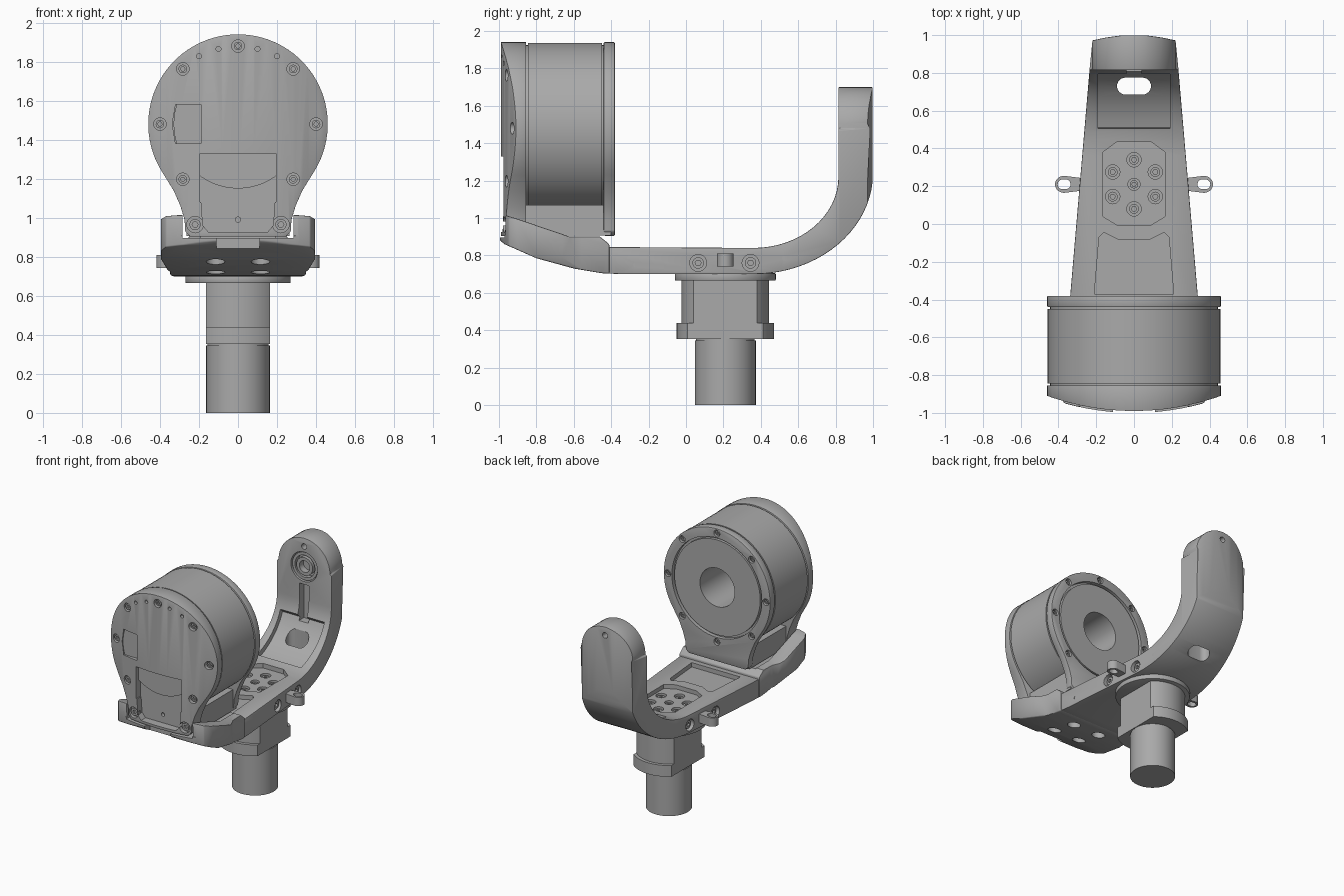
import bpy, bmesh
from math import sin, cos, pi, radians, sqrt

cube = bpy.data.objects.get("Cube")
if cube:
    bpy.data.objects.remove(cube, do_unlink=True)

metal = bpy.data.materials.new("machined_grey")
metal.use_nodes = True
GREY = (0.4, 0.4, 0.4, 1)
metal.diffuse_color = GREY
metal.node_tree.nodes["Principled BSDF"].inputs["Base Color"].default_value = GREY
parts = []


def prism(name, pts, axis, lo, hi, keep=True):
    """Extrude a 2D outline along an axis."""
    place = {"x": lambda u, v, w: (w, u, v), "y": lambda u, v, w: (u, w, v),
             "z": lambda u, v, w: (u, v, w)}[axis]
    bm = bmesh.new()
    a = [bm.verts.new(place(u, v, lo)) for u, v in pts]
    b = [bm.verts.new(place(u, v, hi)) for u, v in pts]
    bm.faces.new(a)
    bm.faces.new(b)
    n = len(pts)
    for i in range(n):
        j = (i + 1) % n
        bm.faces.new((a[i], a[j], b[j], b[i]))
    bmesh.ops.recalc_face_normals(bm, faces=bm.faces)
    me = bpy.data.meshes.new(name)
    bm.to_mesh(me)
    bm.free()
    ob = bpy.data.objects.new(name, me)
    bpy.context.collection.objects.link(ob)
    if keep:
        parts.append(ob)
    return ob


def arc(u, v, ru, rv, a0, a1, n):
    return [(u + ru * cos(radians(a0 + (a1 - a0) * i / n)),
             v + rv * sin(radians(a0 + (a1 - a0) * i / n))) for i in range(n + 1)]


def circle(u, v, r, n=32):
    return arc(u, v, r, r, 0, 360, n)[:-1]


def rect(u0, v0, u1, v1):
    return [(u0, v0), (u1, v0), (u1, v1), (u0, v1)]


def slot(u, v, half, r):
    return arc(u + half, v, r, r, -90, 90, 12) + arc(u - half, v, r, r, 90, 270, 12)


def mirrored(pts):
    return pts + [(-u, v) for u, v in reversed(pts)]


def bake(ob):
    bpy.context.view_layer.update()
    dg = bpy.context.evaluated_depsgraph_get()
    me = bpy.data.meshes.new_from_object(ob.evaluated_get(dg))
    ob.modifiers.clear()
    ob.data = me


def boolean(ob, pts, axis, lo, hi, op="DIFFERENCE"):
    tool = prism("cutter", pts, axis, lo, hi, keep=False)
    tool.hide_render = True
    m = ob.modifiers.new("cut", "BOOLEAN")
    m.operation, m.solver, m.object = op, "EXACT", tool
    bake(ob)
    bpy.data.objects.remove(tool, do_unlink=True)


def soften(ob, width):
    m = ob.modifiers.new("edge", "BEVEL")
    m.width, m.segments, m.limit_method = width, 2, "ANGLE"
    m.angle_limit = radians(40)
    bake(ob)


def screw(ob, u, v, axis, surface, out, r):
    """Counterbore with a recessed socket-head screw; out is the outward sign."""
    ends = lambda p, q: sorted((surface + out * p, surface + out * q))
    boolean(ob, circle(u, v, r, 20), axis, *ends(0.05, -0.03))
    head = prism("screw_head", circle(u, v, r * 0.68, 20), axis, *ends(-0.01, -0.035))
    boolean(head, circle(u, v, r * 0.36, 6), axis, *ends(0.02, -0.025))


# Column, clamp block and flange
CY = 0.21
prism("column", circle(0, CY, 0.163, 48), "z", 0, 0.345)
prism("column_neck", circle(0, CY, 0.157, 48), "z", 0.33, 0.37)
for name, r, lo, hi in (("clamp_collar", 0.26, 0.352, 0.44), ("clamp_block", 0.235, 0.43, 0.67)):
    block = prism(name, circle(0, CY, r, 64), "z", lo, hi)
    boolean(block, rect(-0.163, -1, 0.163, 1), "z", 0, 1, "INTERSECT")
flange = prism("flange", circle(0, CY, 0.27, 64), "z", 0.665, 0.705)
soften(flange, 0.006)

# Curved arm: side outline limited by the tapered plan and the round top
side = [(-0.46, 0.706), (-0.35, 0.7)] + arc(0.36, 1.24, 0.64, 0.54, -90, 0, 20)
side += [(1.0, 1.7), (0.815, 1.7)] + arc(0.36, 1.22, 0.455, 0.38, 0, -90, 16) + [(-0.46, 0.845)]
arm = prism("curved_arm", side, "x", -0.6, 0.6)
plan = mirrored([(0.348, -0.5), (0.235, 0.82), (0.22, 0.972), (0.15, 0.987), (0.07, 0.998)])
boolean(arm, plan, "z", 0, 2, "INTERSECT")
front = arc(0, 1.477, 0.223, 0.223, 0, 180, 24) + [(-0.5, 1.3), (-0.5, 0.5), (0.5, 0.5), (0.5, 1.3)]
boolean(arm, front, "y", -1, 1.2, "INTERSECT")
soften(arm, 0.014)

# Arm pockets, lightening slot and groove
bend = arc(0.36, 1.22, 0.49, 0.42, -72, -20, 12) + [(0.7, 1.2), (0.49, 0.95)]
boolean(arm, bend, "x", -0.19, 0.19)
boolean(arm, slot(0, 0.73, 0.045, 0.045), "z", 0.6, 1.05)
boolean(arm, rect(-0.04, 1.05, 0.04, 1.34), "y", 0.7, 0.87)
boolean(arm, mirrored([(0.21, -0.37), (0.185, -0.07), (0.16, -0.045), (0.08, -0.085)]), "z", 0.81, 0.9)
boolean(arm, mirrored([(0.09, -0.005), (0.165, 0.04), (0.165, 0.38), (0.09, 0.435)]), "z", 0.81, 0.9)
for k in range(6):
    a = radians(30 + 60 * k)
    screw(arm, 0.13 * cos(a), CY + 0.13 * sin(a), "z", 0.81, 1, 0.038)
screw(arm, 0, CY, "z", 0.81, 1, 0.032)

# Bearing in the upright
boolean(arm, circle(0, 1.477, 0.115), "y", 0.7, 0.87)
for name, r0, r1, lo in (("bearing_outer", 0.108, 0.086, 0.825), ("bearing_inner", 0.07, 0.045, 0.82)):
    ring = prism(name, circle(0, 1.477, r0), "y", lo, 0.875)
    boolean(ring, circle(0, 1.477, r1), "y", 0.8, 0.9)
boolean(arm, circle(0, 1.635, 0.022, 16), "y", 0.7, 1.1)

# Side screws, pin holes and lugs on both sides of the arm
for s in (-1, 1):
    for y, z, r in ((0.065, 0.76, 0.045), (0.345, 0.76, 0.045)):
        screw(arm, y, z, "x", s * (0.3 - 0.086 * y), s, r)
    for y, z in ((-0.27, 0.75), (0.525, 0.785)):
        x = s * (0.305 - 0.086 * y)
        boolean(arm, circle(y, z, 0.013, 12), "x", min(x, x + s * 0.1), max(x, x + s * 0.1))
    outline = arc(s * 0.37, CY, s * 0.048, 0.045, -90, 90, 16) + [(s * 0.25, CY + 0.03), (s * 0.25, CY - 0.03)]
    lug = prism("side_lug", outline, "z", 0.742, 0.81)
    boolean(lug, slot(s * 0.37, CY, 0.008, 0.026), "z", 0.7, 0.9)

# Front cradle
R = 1.36
bow = lambda x: -0.99 + R - sqrt(R * R - x * x)
tray_side = [(-1.0, 0.885), (-0.97, 0.86), (-0.8, 0.785), (-0.6, 0.73), (-0.45, 0.705), (-0.41, 0.702),
             (-0.41, 0.86), (-0.46, 0.9), (-0.62, 0.9), (-0.9, 0.995), (-0.965, 1.015),
             (-0.965, 0.91), (-1.0, 0.905)]
cradle = prism("cradle", tray_side, "x", -0.6, 0.6)
edge = [(0.01 + 0.06 * i, bow(0.01 + 0.06 * i) - 0.01) for i in range(7)]
boolean(cradle, mirrored(edge + [(0.395, -0.9), (0.395, -0.66), (0.35, -0.56), (0.343, -0.3)]),
        "z", 0, 2, "INTERSECT")
boolean(cradle, mirrored([(0.335, 0.69), (0.395, 0.79), (0.395, 1.1)]), "y", -1.2, 0, "INTERSECT")
soften(cradle, 0.012)
boolean(cradle, rect(-0.285, 0.895, 0.285, 1.2), "y", -1.2, -0.36)
boolean(cradle, rect(-0.11, 0.8, 0.11, 1.0), "y", -1.2, -0.93)
for x in (-0.115, 0.115):
    for y in (-0.76, -0.54):
        boolean(cradle, circle(x, y, 0.048, 24), "z", 0.5, 0.83)

# Motor housing: barrel with flared end plates
MZ = 1.48
keyhole = arc(0, MZ, 0.46, 0.46, 90, -33, 32)
keyhole[0] = (0.001, MZ + 0.46)
keyhole += [(0.33, 1.14), (0.295, 1.06), (0.274, 0.99), (0.27, 0.93), (0.245, 0.905)]
keyhole = mirrored(keyhole)
cap = prism("front_cap", keyhole, "y", -1.1, -0.855)
span = [0.01 + 0.07 * i for i in range(8)]
boolean(cap, mirrored([(x, bow(x)) for x in span] + [(0.5, -0.8)]), "z", 0, 3, "INTERSECT")
soften(cap, 0.008)
back = prism("back_plate", keyhole, "y", -0.44, -0.38)
soften(back, 0.006)
barrel = prism("motor_barrel", circle(0, MZ, 0.457, 96), "y", -0.845, -0.45)
core = prism("motor_core", circle(0, MZ, 0.445, 96), "y", -0.9, -0.41)
prism("motor_foot", rect(-0.265, 0.907, 0.265, 1.07), "y", -0.9, -0.4)

# Hollow back with rotor disc
boolean(back, circle(0, MZ, 0.388, 64), "y", -0.5, -0.3)
rotor = prism("rotor_disc", circle(0, MZ, 0.37, 64), "y", -0.43, -0.386)
for ob in (barrel, core, rotor):
    boolean(ob, circle(0, MZ, 0.15, 40), "y", -0.78, -0.2)
for k in range(8):
    a = pi / 4 * k
    screw(back, 0.423 * cos(a), MZ + 0.423 * sin(a), "y", -0.38, 1, 0.026)

# Front cap notch, window and fasteners
boolean(cap, rect(-0.195, 1.08, 0.195, 1.33), "y", -1.2, -0.925)
boolean(cap, mirrored([(0.15, 0.925), (0.18, 0.96), (0.19, 1.1)]), "y", -1.2, -0.925)
prism("inner_disc", circle(0, MZ, 0.33, 64), "y", -0.945, -0.88)
boolean(cap, [(-0.19, 1.38), (-0.19, 1.58), (-0.32, 1.58), (-0.337, 1.48), (-0.32, 1.38)], "y", -1.2, -0.93)
for k in range(-1, 6):
    x, z = 0.4 * cos(pi / 4 * k), MZ + 0.4 * sin(pi / 4 * k)
    screw(cap, x, z, "y", bow(x), -1, 0.032)
for s in (-1, 1):
    screw(cap, s * 0.22, 0.965, "y", bow(0.22), -1, 0.042)
    for x, z in ((0.1, 1.865), (0.2, 1.828)):
        boolean(cap, circle(s * x, z, 0.013, 12), "y", -1.2, -0.95)
boolean(cap, circle(0, 0.99, 0.014, 12), "y", -1.2, -0.9)

# Material and shading
for ob in parts:
    ob.data.materials.clear()
    ob.data.materials.append(metal)
    for p in ob.data.polygons:
        p.material_index = 0
    ob.select_set(True)
bpy.context.view_layer.objects.active = arm
bpy.ops.object.shade_smooth_by_angle(angle=radians(32))
